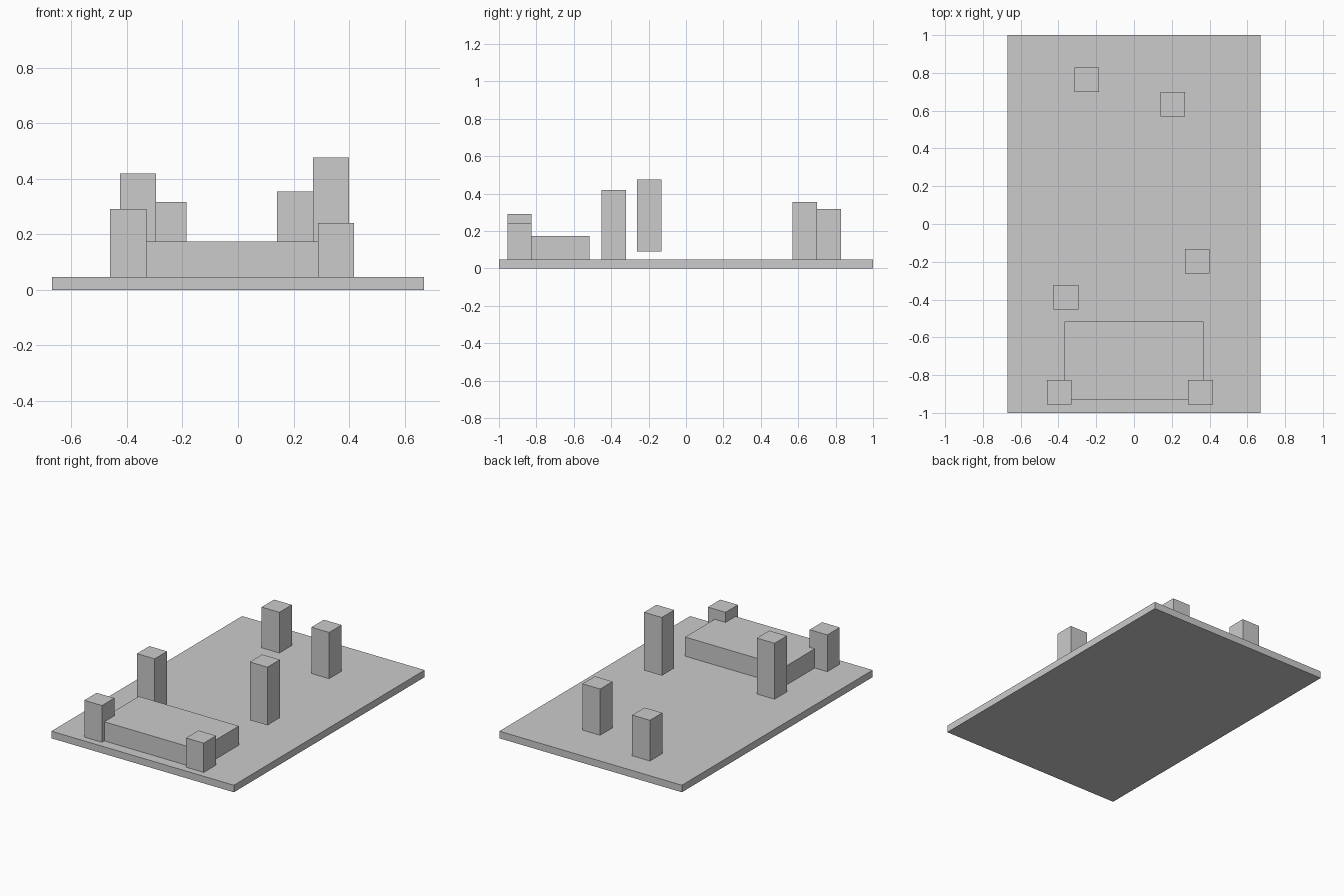
import bpy

if "Cube" in bpy.data.objects:
    bpy.data.objects.remove(bpy.data.objects["Cube"])

BASE_TOP = 0.047
POST = 0.13  # side of every square post


def box(name, center, size):
    bpy.ops.mesh.primitive_cube_add(size=1, location=center)
    obj = bpy.context.object
    obj.name = name
    obj.scale = size
    bpy.ops.object.transform_apply(location=False, rotation=False, scale=True)
    return obj


def block(name, x, y, width, depth, bottom, top):
    return box(name, (x, y, (bottom + top) / 2), (width, depth, top - bottom))


# Ground slab and low front block
block("base_slab", 0, 0, 1.34, 2.0, 0, BASE_TOP)
block("low_block", 0, -0.723, 0.735, 0.415, BASE_TOP, 0.174)

# Square posts: name, x, y, bottom, top (one hovers above the slab)
posts = [
    ("front_left_post", -0.395, -0.89, BASE_TOP, 0.291),
    ("front_right_post", 0.352, -0.89, BASE_TOP, 0.241),
    ("middle_left_post", -0.36, -0.387, BASE_TOP, 0.418),
    ("middle_right_post", 0.335, -0.197, 0.09, 0.476),
    ("back_left_post", -0.25, 0.763, BASE_TOP, 0.317),
    ("back_right_post", 0.205, 0.635, BASE_TOP, 0.354),
]
for name, x, y, bottom, top in posts:
    block(name, x, y, POST, POST, bottom, top)
